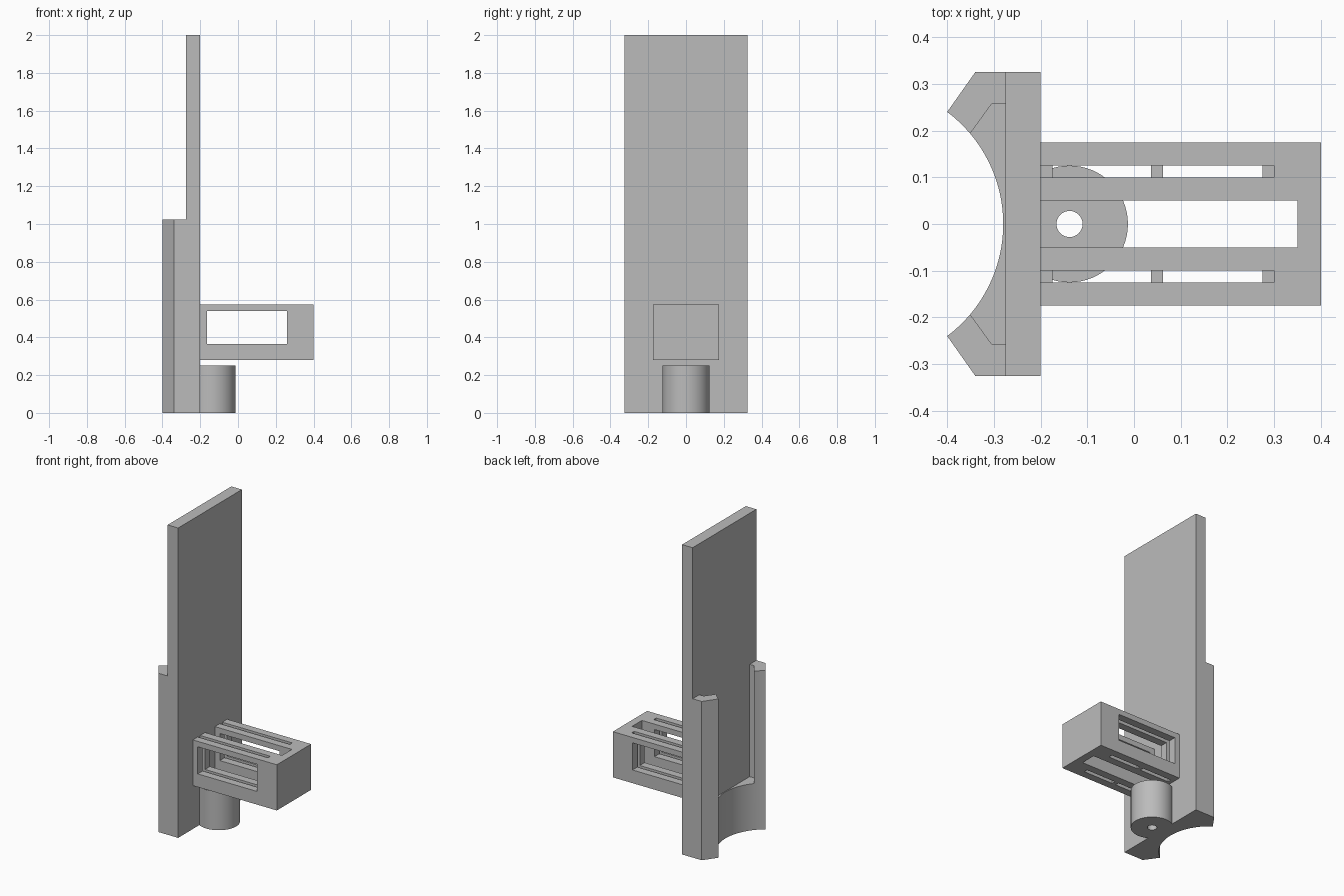
import bpy, bmesh, math

cube = bpy.data.objects.get("Cube")
if cube:
    bpy.data.objects.remove(cube, do_unlink=True)

grey = bpy.data.materials.new("plain grey")
grey.use_nodes = True
COLOUR = (0.5, 0.5, 0.5, 1)
grey.diffuse_color = COLOUR
grey.node_tree.nodes["Principled BSDF"].inputs["Base Color"].default_value = COLOUR


def prism(name, outline, z0, z1):
    """Extrude a counter-clockwise xy outline from z0 to z1."""
    bm = bmesh.new()
    low = [bm.verts.new((x, y, z0)) for x, y in outline]
    high = [bm.verts.new((x, y, z1)) for x, y in outline]
    bm.faces.new(low[::-1])
    bm.faces.new(high)
    n = len(outline)
    for i in range(n):
        j = (i + 1) % n
        bm.faces.new((low[i], low[j], high[j], high[i]))
    mesh = bpy.data.meshes.new(name)
    bm.to_mesh(mesh)
    bm.free()
    mesh.materials.append(grey)
    obj = bpy.data.objects.new(name, mesh)
    bpy.context.collection.objects.link(obj)
    return obj


def box(name, x0, x1, y0, y1, z0, z1):
    return prism(name, [(x0, y0), (x1, y0), (x1, y1), (x0, y1)], z0, z1)


def circle(cx, r, n=64):
    return [(cx + r * math.cos(2 * math.pi * i / n), r * math.sin(2 * math.pi * i / n))
            for i in range(n)]


def combine(target, tool, operation):
    """Apply a boolean, then discard the tool."""
    mod = target.modifiers.new("boolean", 'BOOLEAN')
    mod.operation, mod.solver, mod.object = operation, 'EXACT', tool
    bpy.context.view_layer.objects.active = target
    bpy.ops.object.modifier_apply(modifier=mod.name)
    bpy.data.objects.remove(tool, do_unlink=True)


FRONT, BACK, HALF = -0.2, -0.275, 0.325

# Saddle: chamfered block with a concave cylindrical face
half_angle = math.asin(0.24 / 0.3)
arc = [(-0.58 + 0.3 * math.cos(a), 0.3 * math.sin(a))
       for a in (half_angle * (1 - i / 16) for i in range(33))]
saddle = prism("mount_body", [(-0.34, -HALF), (FRONT, -HALF), (FRONT, HALF), (-0.34, HALF)] + arc,
               0, 1.025)

# Pocket between the two saddle arms
pocket = prism("pocket", [(-0.45, -0.056), (-0.305, -0.257), (BACK, -0.257),
                          (BACK, 0.257), (-0.305, 0.257), (-0.45, 0.056)], 0.3, 1.2)
combine(saddle, pocket, 'DIFFERENCE')

# Tall back plate and pin boss
combine(saddle, box("plate", BACK, FRONT, -HALF, HALF, 0.5, 2), 'UNION')
BOSS_X = -0.138
combine(saddle, prism("boss", circle(BOSS_X, 0.125), 0, 0.25), 'UNION')
combine(saddle, prism("boss_hole", circle(BOSS_X, 0.028, 32), -0.1, 0.26), 'DIFFERENCE')

# Slotted box projecting from the plate
holder = box("slotted_holder", FRONT, 0.4, -0.175, 0.175, 0.28, 0.575)
combine(holder, box("centre_slot", -0.3, 0.35, -0.05, 0.05, 0, 1), 'DIFFERENCE')
for side in (-1, 1):
    y0, y1 = sorted((side * 0.1, side * 0.125))
    combine(holder, box("rail_slot", -0.3, 0.3, y0, y1, 0.305, 1), 'DIFFERENCE')
    for x0, x1 in ((-0.175, 0.036), (0.062, 0.275)):
        combine(holder, box("floor_slot", x0, x1, y0, y1, 0, 0.4), 'DIFFERENCE')
combine(holder, box("side_window", -0.165, 0.26, -1, 1, 0.365, 0.54), 'DIFFERENCE')

# Smooth the round faces, keep the edges crisp
for obj in (saddle, holder):
    bpy.ops.object.select_all(action='DESELECT')
    obj.select_set(True)
    bpy.context.view_layer.objects.active = obj
    bpy.ops.object.shade_smooth_by_angle(angle=math.radians(30))
